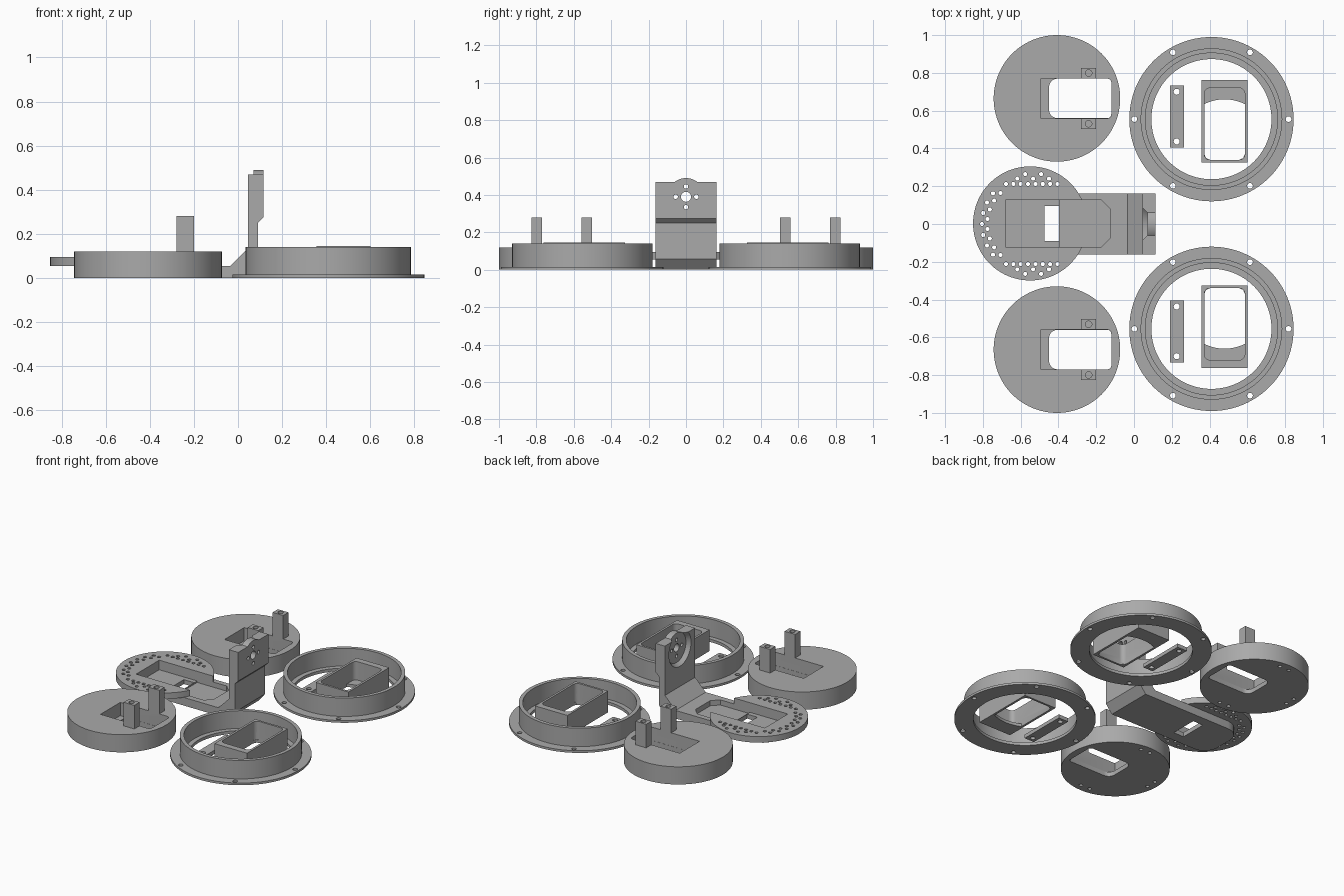
import bpy, bmesh
from math import sin, cos, pi, radians

cube = bpy.data.objects.get("Cube")
if cube:
    bpy.data.objects.remove(cube)

grey = bpy.data.materials.new("plain grey")
grey.use_nodes = True
grey.diffuse_color = (0.4, 0.4, 0.4, 1)
grey.node_tree.nodes["Principled BSDF"].inputs["Base Color"].default_value = (0.4, 0.4, 0.4, 1)
parts = []


def circle(cx, cy, r, n=24):
    return [(cx + r * cos(2 * pi * i / n), cy + r * sin(2 * pi * i / n)) for i in range(n)]


def rounded(x0, x1, y0, y1, left=0.0, right=0.0, seg=5):
    """Rectangle outline with a corner size for its -x and +x ends (seg=1 chamfers)."""
    pts = []
    for cx, cy, r, a in ((x1 - right, y1 - right, right, 0), (x0 + left, y1 - left, left, 90),
                         (x0 + left, y0 + left, left, 180), (x1 - right, y0 + right, right, 270)):
        if r == 0:
            pts.append((cx, cy))
        else:
            pts += [(cx + r * cos(radians(a + 90 * i / seg)),
                     cy + r * sin(radians(a + 90 * i / seg))) for i in range(seg + 1)]
    return pts


AXES = {"z": lambda a, b, h: (a, b, h),
        "y": lambda a, b, h: (a, h, b),
        "x": lambda a, b, h: (h, a, b)}


def new_object(name, bm):
    bmesh.ops.recalc_face_normals(bm, faces=bm.faces)
    mesh = bpy.data.meshes.new(name)
    bm.to_mesh(mesh)
    bm.free()
    mesh.materials.append(grey)
    obj = bpy.data.objects.new(name, mesh)
    bpy.context.scene.collection.objects.link(obj)
    return obj


def prism(name, outlines, h0, h1, axis="z", flip=1, top=None):
    """Extrude outlines along an axis; flip mirrors y, top is an optional end outline."""
    bm = bmesh.new()
    place = AXES[axis]
    for pts in outlines:
        loops = []
        for ring, h in ((pts, h0), (top or pts, h1)):
            coords = [place(a, b, h) for a, b in ring]
            loops.append([bm.verts.new((x, y * flip, z)) for x, y, z in coords])
        low, high = loops
        bm.faces.new(low)
        bm.faces.new(high)
        for i in range(len(low)):
            j = (i + 1) % len(low)
            bm.faces.new((low[i], low[j], high[j], high[i]))
    return new_object(name, bm)


def lathe(name, profile, cx, cy, n=96):
    """Turn a closed radius/height profile about a vertical axis."""
    bm = bmesh.new()
    rings = [[bm.verts.new((cx + r * cos(2 * pi * i / n), cy + r * sin(2 * pi * i / n), z))
              for r, z in profile] for i in range(n)]
    m = len(profile)
    for i in range(n):
        a, b = rings[i], rings[(i + 1) % n]
        for k in range(m):
            bm.faces.new((a[k], b[k], b[(k + 1) % m], a[(k + 1) % m]))
    return new_object(name, bm)


def combine(obj, tool, op="DIFFERENCE"):
    """Apply a boolean with a helper, then delete the helper."""
    mod = obj.modifiers.new("shape", "BOOLEAN")
    mod.operation, mod.solver, mod.object = op, "EXACT", tool
    dg = bpy.context.evaluated_depsgraph_get()
    dg.update()
    mesh = bpy.data.meshes.new_from_object(obj.evaluated_get(dg))
    obj.modifiers.clear()
    obj.data = mesh
    bpy.data.objects.remove(tool)


def cut(obj, outlines, h0, h1, **kw):
    combine(obj, prism("cutter", outlines, h0, h1, **kw))


for s, side in ((1, "back"), (-1, "front")):
    # Thick disc with a stepped window, blind screw holes and two posts
    cx, cy = -0.408, 0.665
    disc = prism(side + "_disc", [circle(cx, cy, 0.335, 96)], 0, 0.12, flip=s)
    for t in (1, -1):
        y0, y1 = sorted((cy + t * 0.106, cy + t * 0.162))
        post = prism(side + "_post", [rounded(-0.28, -0.2, y0, y1)], 0.1, 0.28, flip=s)
        cut(post, [circle(-0.24, cy + t * 0.134, 0.017)], 0.2, 0.3, flip=s)
        combine(disc, post, "UNION")
    cut(disc, [rounded(-0.493, -0.12, cy - 0.106, cy + 0.106, 0, 0.022)], 0.03, 0.13, flip=s)
    window = rounded(-0.45, -0.12, cy - 0.105, cy + 0.105, 0.045, 0.022)
    cut(disc, [window], -0.05, 0.05, flip=s)
    screws = [circle(cx + 0.29 * cos(radians(a + d)), cy + 0.29 * sin(radians(a + d)), 0.012, 16)
              for a in (90, 180, 270) for d in (-7, 7)]
    cut(disc, screws, -0.05, 0.04, flip=s)
    parts.append(disc)

    # Flanged ring with six screw holes
    cx, cy = 0.41, 0.555
    ring = lathe(side + "_ring", [(0.318, 0), (0.435, 0), (0.435, 0.015), (0.375, 0.015),
                                  (0.375, 0.14), (0.35, 0.14), (0.35, 0.02), (0.318, 0.02)],
                 cx, s * cy)
    cut(ring, [circle(cx + 0.408 * cos(i * pi / 3), cy + 0.408 * sin(i * pi / 3), 0.015)
               for i in range(6)], -0.05, 0.05, flip=s)
    parts.append(ring)

    # Open box inside the ring, with a curved floor lip at its outer end
    frame = prism(side + "_frame", [rounded(0.357, 0.602, 0.326, 0.762)], 0, 0.145, flip=s)
    cut(frame, [rounded(0.372, 0.587, 0.34, 0.72, 0.03, 0.03)], 0.02, 0.2, flip=s)
    arc = [(0.4795 + 0.1075 * k / 8, 0.66 - 0.025 * (k / 8) ** 2) for k in range(8, -9, -1)]
    cut(frame, [arc + [(0.372, 0.37), (0.381, 0.349), (0.402, 0.34),
                       (0.557, 0.34), (0.578, 0.349), (0.587, 0.37)]], -0.05, 0.05, flip=s)
    parts.append(frame)

    # Small two-hole strap
    strap = prism(side + "_strap", [rounded(0.19, 0.264, 0.405, 0.732)], 0, 0.025, flip=s)
    cut(strap, [circle(0.226, y, 0.016) for y in (0.437, 0.7)], -0.05, 0.1, flip=s)
    parts.append(strap)

# Bracket: upright with a sloped foot, seen in side profile
bracket = prism("neck_bracket", [[(-0.15, 0), (0.042, 0), (0.09, 0.058), (0.09, 0.25),
                                  (0.115, 0.275), (0.115, 0.47), (0.045, 0.47),
                                  (0.045, 0.135), (-0.035, 0.055), (-0.15, 0.055)]],
                -0.162, 0.162, axis="y")
arm = prism("arm", [rounded(-0.72, -0.15, -0.162, 0.162, 0.1, 0)], 0, 0.055)
combine(bracket, arm, "UNION")
plate = prism("round_plate", [circle(-0.55, 0.003, 0.302, 96)], 0.054, 0.095)
combine(bracket, plate, "UNION")

# Round horn seat with screw holes on the upright
boss = prism("boss", [circle(0, 0.39, 0.1, 64)], 0.07, 0.115, axis="x")
combine(bracket, boss, "UNION")
cut(bracket, [circle(0, 0.39, 0.122, 64)], 0.04, 0.0705, axis="x", top=circle(0, 0.39, 0.1, 64))
cut(bracket, [circle(0, 0.39, 0.027)] +
    [circle(0.055 * cos(i * pi / 2), 0.39 + 0.055 * sin(i * pi / 2), 0.012, 16) for i in range(4)],
    0, 0.2, axis="x")

# Stepped pocket and slot in the arm
cut(bracket, [rounded(-0.68, -0.39, -0.122, 0.126)], 0.03, 0.2)
cut(bracket, [rounded(-0.395, -0.128, -0.122, 0.126, 0, 0.045, 1)], 0.02, 0.2)
cut(bracket, [rounded(-0.473, -0.396, -0.09, 0.095)], -0.05, 0.1)

# Staggered perforations round the plate edge
spots = []
for t in (1, -1):
    spots += [(-0.405 - 0.039 * i, t * 0.212) for i in range(8)]
    spots += [(-0.45 - 0.042 * i, t * (0.24 + 0.024 * (i % 2))) for i in range(5)]
for i in range(-7, 8):
    a, r = radians(180 + i * 6.6), 0.255 - 0.028 * (i % 2)
    spots.append((-0.55 + r * cos(a), r * sin(a)))
cut(bracket, [circle(x, y, 0.011, 12) for x, y in spots], 0.05, 0.15)
parts.append(bracket)

# Smooth the round walls and keep the edges crisp
bpy.ops.object.select_all(action="DESELECT")
for obj in parts:
    obj.select_set(True)
bpy.context.view_layer.objects.active = parts[0]
bpy.ops.object.shade_smooth_by_angle(angle=radians(30))
